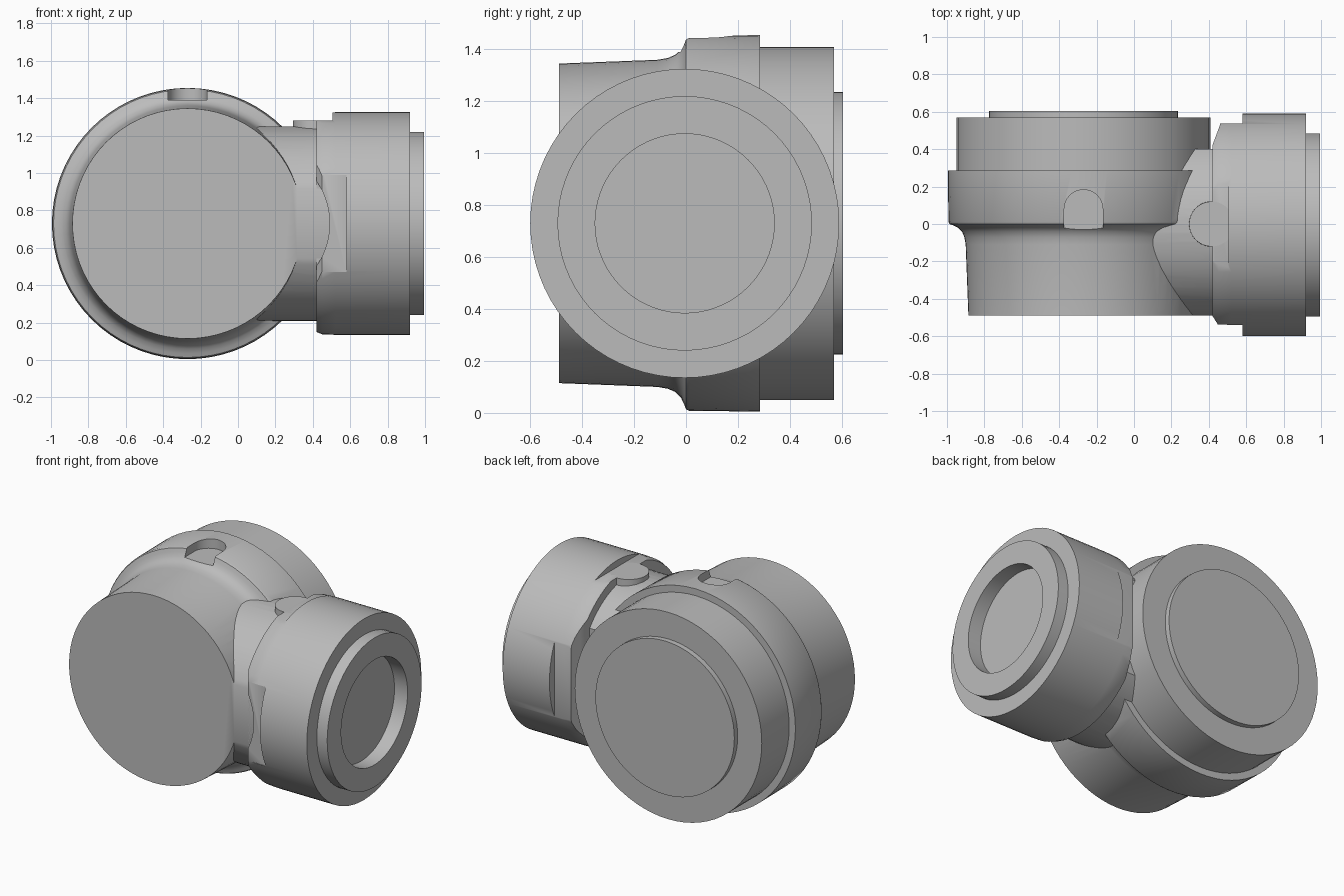
import bpy, bmesh, math
from mathutils import Matrix, Vector

cube = bpy.data.objects.get("Cube")
if cube:
    bpy.data.objects.remove(cube, do_unlink=True)

SEG = 72
CX, CZ = -0.27, 0.73          # main axis (runs along y)
SY = -0.005                   # side axis (runs along x)

grey = bpy.data.materials.new("metal grey")
grey.use_nodes = True
COLOUR = (0.5, 0.5, 0.5, 1)
grey.diffuse_color = COLOUR
grey.node_tree.nodes["Principled BSDF"].inputs["Base Color"].default_value = COLOUR


def finish(name, bm):
    bmesh.ops.recalc_face_normals(bm, faces=bm.faces)
    mesh = bpy.data.meshes.new(name)
    bm.to_mesh(mesh)
    bm.free()
    mesh.materials.append(grey)
    ob = bpy.data.objects.new(name, mesh)
    bpy.context.collection.objects.link(ob)
    return ob


def lathe(name, axis, origin, profile):
    """Solid of revolution; profile holds (position along axis, radius)."""
    bm = bmesh.new()
    rings = []
    for t, r in profile:
        ring = []
        for i in range(SEG):
            a = 2 * math.pi * i / SEG
            u, v = r * math.cos(a), r * math.sin(a)
            p = {"x": (t, u, v), "y": (u, t, v), "z": (u, v, t)}[axis]
            ring.append(bm.verts.new(Vector(origin) + Vector(p)))
        rings.append(ring)
    for a, b in zip(rings, rings[1:]):
        for i in range(SEG):
            j = (i + 1) % SEG
            bm.faces.new((a[i], a[j], b[j], b[i]))
    bm.faces.new(rings[0])
    bm.faces.new(rings[-1])
    return finish(name, bm)


def prism(name, outline, z0, z1):
    """Extrude an xy outline upwards."""
    bm = bmesh.new()
    face = bm.faces.new([bm.verts.new((x, y, z0)) for x, y in outline])
    top = bmesh.ops.extrude_face_region(bm, geom=[face])["geom"]
    bmesh.ops.translate(bm, vec=(0, 0, z1 - z0),
                        verts=[g for g in top if isinstance(g, bmesh.types.BMVert)])
    return finish(name, bm)


def box(name, x0, x1, y0, y1, z0, z1):
    return prism(name, [(x0, y0), (x1, y0), (x1, y1), (x0, y1)], z0, z1)


def combine(target, tool, operation="DIFFERENCE"):
    mod = target.modifiers.new("combine", "BOOLEAN")
    mod.operation, mod.object, mod.solver = operation, tool, "EXACT"
    bpy.context.view_layer.update()
    graph = bpy.context.evaluated_depsgraph_get()
    mesh = bpy.data.meshes.new_from_object(target.evaluated_get(graph))
    target.modifiers.clear()
    target.data = mesh
    bpy.data.objects.remove(tool, do_unlink=True)


# Main housing with a filleted flare
housing = lathe("housing", "y", (CX, 0, CZ), [
    (-0.5, 0.615), (-0.11, 0.63), (-0.07, 0.637), (-0.04, 0.65), (-0.02, 0.67),
    (-0.008, 0.695), (0, 0.716), (0.012, 0.722), (0.285, 0.725)])

# Side neck and locating boss, joined to the housing
neck = lathe("neck", "x", (0, SY, CZ), [(0, 0.52), (0.55, 0.52)])
combine(neck, box("neck_clip", -1, 1, 0.4, 1, 0, 2))
combine(housing, neck, "UNION")
combine(housing, lathe("boss", "z", (0.415, 0, 0), [(1.0, 0.125), (1.28, 0.12)]), "UNION")
combine(housing, box("front_clip", -2, 2, -1, -0.49, -1, 2))

# Round-ended slot on top of the housing
combine(housing, box("slot_box", CX - 0.103, CX + 0.103, -0.2, 0.08, 1.39, 1.6))
combine(housing, lathe("slot_end", "z", (CX, 0.08, 0), [(1.39, 0.103), (1.6, 0.103)]))

# Rear drum and its cover plate
rear_drum = lathe("rear_drum", "y", (CX, 0, CZ), [
    (0.25, 0.68), (0.57, 0.68), (0.57, 0.505), (0.605, 0.505)])

# Side collar with flats and relief cuts
collar = lathe("collar", "x", (0, SY, CZ), [
    (0.42, 0.58), (0.45, 0.592), (0.52, 0.595), (0.92, 0.595)])
for side in (-1, 1):
    y0, y1 = sorted((side * 0.537, side * 0.8))
    combine(collar, box("side_flat", 0.3, 0.58, y0, y1, CZ - 0.26, CZ + 0.26))
combine(collar, box("top_flat", 0.3, 0.505, -0.3, 0.3, 1.28, 1.6))
combine(collar, prism("back_relief", [(0.40, 0.37), (0.46, 0.53), (0.40, 0.8)], 0, 1.5))
combine(collar, prism("front_relief", [(0.40, -0.46), (0.45, -0.54), (0.40, -0.8)], 0, 1.5))
combine(collar, lathe("arc_relief", "y", (0.09, 0, CZ), [(-0.8, 0.4), (-0.49, 0.4)]))

# Output flange with a round recess
output_flange = lathe("output_flange", "x", (0, SY, CZ), [
    (0.88, 0.49), (0.995, 0.49), (0.995, 0.345), (0.9, 0.345)])
combine(collar, lathe("recess", "x", (0, SY, CZ), [(0.885, 0.4), (1.1, 0.4)]))

bpy.ops.object.select_all(action="DESELECT")
for ob in (housing, rear_drum, collar, output_flange):
    ob.select_set(True)
    bpy.context.view_layer.objects.active = ob
bpy.ops.object.shade_smooth_by_angle(angle=math.radians(30))
